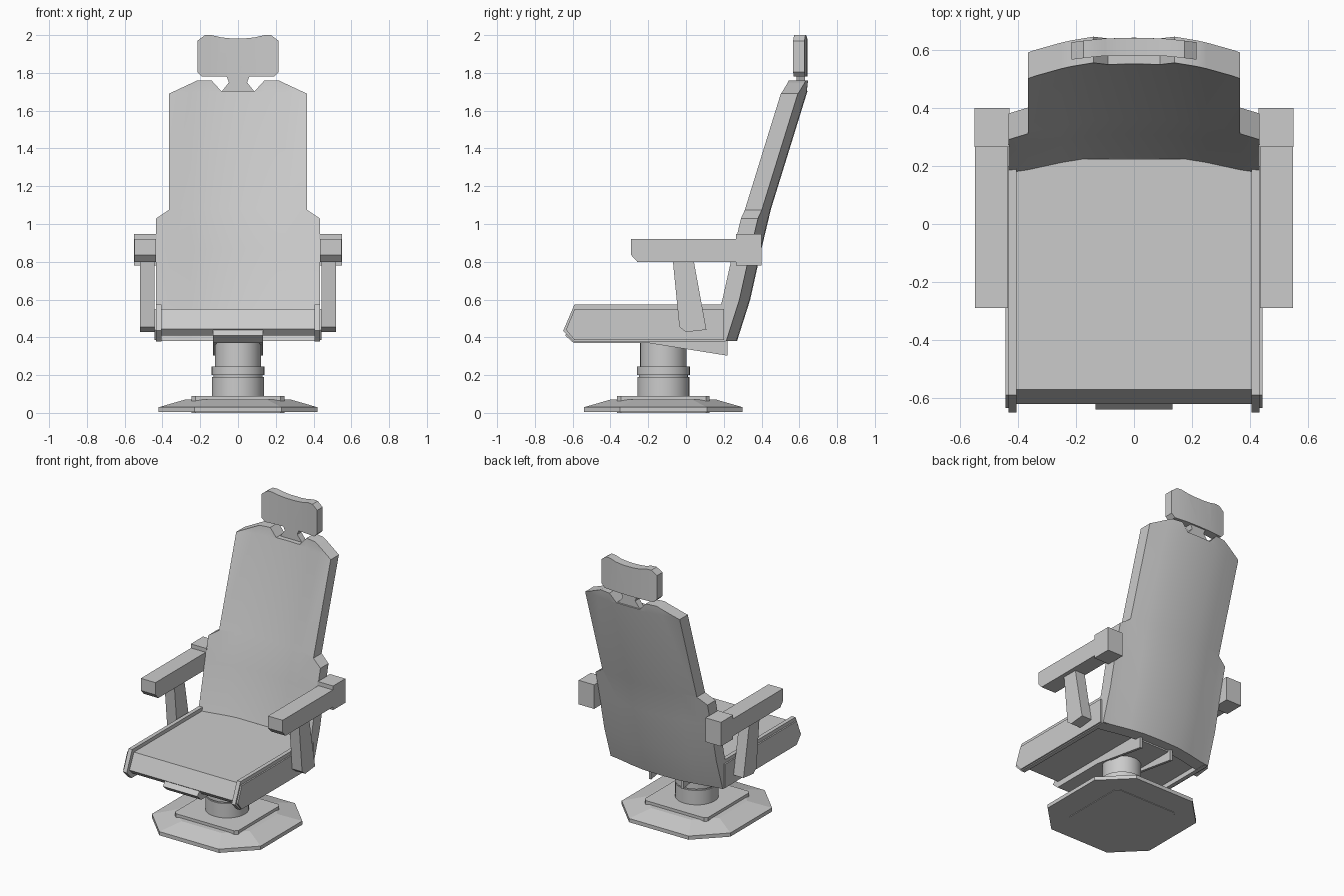
import bpy, bmesh, math
from mathutils import Vector

if "Cube" in bpy.data.objects:
    bpy.data.objects.remove(bpy.data.objects["Cube"])


def finish(name, bm, smooth=None):
    bmesh.ops.recalc_face_normals(bm, faces=bm.faces[:])
    me = bpy.data.meshes.new(name)
    bm.to_mesh(me)
    bm.free()
    ob = bpy.data.objects.new(name, me)
    bpy.context.collection.objects.link(ob)
    if smooth:
        bpy.ops.object.select_all(action='DESELECT')
        ob.select_set(True)
        bpy.context.view_layer.objects.active = ob
        bpy.ops.object.shade_smooth_by_angle(angle=math.radians(smooth))
    return ob


def prism(pts, offset):
    """Face through 3D points, extruded by an offset."""
    bm = bmesh.new()
    f = bm.faces.new([bm.verts.new(p) for p in pts])
    r = bmesh.ops.extrude_face_region(bm, geom=[f], use_keep_orig=True)
    bmesh.ops.translate(bm, vec=offset, verts=[v for v in r['geom'] if isinstance(v, bmesh.types.BMVert)])
    return bm


def side_part(name, prof, x0, x1):
    """Profile in y,z extruded along x."""
    return finish(name, prism([(x0, y, z) for y, z in prof], (x1 - x0, 0, 0)))


def both_sides(name, prof, x0, x1):
    side_part(name + "_right", prof, x0, x1)
    side_part(name + "_left", prof, -x0, -x1)


def rect(y0, y1, z0, z1):
    return [(y0, z0), (y1, z0), (y1, z1), (y0, z1)]


def lerp(table, t):
    for (a, va), (b, vb) in zip(table, table[1:]):
        if t <= b:
            return va + (vb - va) * (t - a) / (b - a)
    return table[-1][1]


def curved_panel(name, half, thick, rows, bulge):
    """Symmetric front outline, sliced, then bent by y = rows(z) + bulge(|x|)."""
    pts = half + [(-x, z) for x, z in reversed(half)]
    bm = prism([(x, 0, z) for x, z in pts], (0, thick, 0))
    cuts = [((s * x, 0, 0), (1, 0, 0)) for x, _ in bulge[1:-1] for s in (1, -1)]
    cuts += [((0, 0, 0), (1, 0, 0))] + [((0, 0, z), (0, 0, 1)) for z, _ in rows[1:-1]]
    for co, no in cuts:
        bmesh.ops.bisect_plane(bm, geom=bm.verts[:] + bm.edges[:] + bm.faces[:],
                               plane_co=Vector(co), plane_no=Vector(no), dist=1e-5)
    for v in bm.verts:
        v.co.y += lerp(rows, v.co.z) + lerp(bulge, abs(v.co.x))
    return finish(name, bm, 30)


CY = -0.12  # pedestal centre

# octagonal floor plate with sloped top
bm = bmesh.new()
octo = [(.42, -.23), (.42, .23), (.23, .42), (-.23, .42), (-.42, .23), (-.42, -.23), (-.23, -.42), (.23, -.42)]
rings = [[bm.verts.new((x * s, CY + y * s, z)) for x, y in octo]
         for s, z in ((1, .004), (1, .03), (.67, .07))]
for a, b in zip(rings, rings[1:]):
    for i in range(8):
        j = (i + 1) % 8
        bm.faces.new((a[i], a[j], b[j], b[i]))
bm.faces.new(rings[0])
bm.faces.new(rings[-1])
finish("floor_plate", bm)

# square plate with clipped corners
a, b = .245, .225
sq = [(a, -b), (a, b), (b, a), (-b, a), (-a, b), (-a, -b), (-b, -a), (b, -a)]
finish("square_plate", prism([(x, CY + y, 0) for x, y in sq], (0, 0, .09)))

# lathed pedestal column
bm = bmesh.new()
prof = [(.138, .08), (.138, .19), (.13, .19), (.13, .2), (.14, .2), (.14, .245), (.123, .245), (.123, .4)]
N = 32
rings = [[bm.verts.new((r * math.cos(2 * math.pi * i / N), CY + r * math.sin(2 * math.pi * i / N), z))
          for i in range(N)] for r, z in prof]
for p, q in zip(rings, rings[1:]):
    for i in range(N):
        j = (i + 1) % N
        bm.faces.new((p[i], p[j], q[j], q[i]))
bm.faces.new(rings[0])
bm.faces.new(rings[-1])
finish("pedestal_column", bm, 30)

# under-seat channel: slab and two wedge walls
side_part("under_seat_slab", [(-.61, .445), (-.64, .41), (-.595, .37), (.2, .37), (.2, .42), (-.55, .445)], -.133, .133)
both_sides("bracket_wall", [(-.2, .37), (.22, .303), (.22, .41), (-.2, .41)], .115, .133)

# seat cushion and side boards
side_part("seat", [(-.57, .55), (-.62, .443), (-.59, .41), (.225, .41), (.225, .55)], -.407, .407)
both_sides("side_board", [(-.59, .575), (-.65, .435), (-.595, .378), (.21, .378), (.21, .575)], .405, .433)
both_sides("side_panel", [(-.59, .55), (-.635, .44), (-.59, .385), (.2, .385), (.2, .55)], .43, .443)

# backrest, bowed backwards, with headrest notch
curved_panel("backrest",
             [(.433, .38), (.433, 1.03), (.365, 1.075), (.365, 1.69), (.215, 1.76), (.14, 1.76), (.09, 1.705)],
             .09, [(.38, .18), (.6, .25), (.87, .31), (1.08, .36), (1.7, .552), (1.76, .56)],
             [(0, 0), (.14, -.004), (.25, -.022), (.365, -.047), (.433, -.057)])

# headrest and its neck
curved_panel("headrest",
             [(.19, 1.78), (.215, 1.805), (.215, 1.97), (.175, 2.0), (.14, 2.0), (.09, 1.988), (.04, 1.983)],
             .06, [(1.7, .582), (2.0, .582)], [(0, 0), (.1, -.002), (.16, -.008), (.215, -.015)])
neck = [(.095, 1.69), (.048, 1.75), (.062, 1.785)]
finish("headrest_neck", prism([(x, .585, z) for x, z in neck + [(-x, z) for x, z in reversed(neck)]], (0, .045, 0)))

# armrests: pad, rear block and slanted support
both_sides("arm_pad", [(-.29, .92), (-.29, .835), (-.258, .8), (.27, .8), (.27, .92)], .435, .548)
both_sides("arm_block", rect(.265, .4, .78, .948), .43, .55)
both_sides("arm_support", [(-.07, .81), (.04, .81), (.108, .44), (0, .428), (-.035, .455)], .443, .52)
